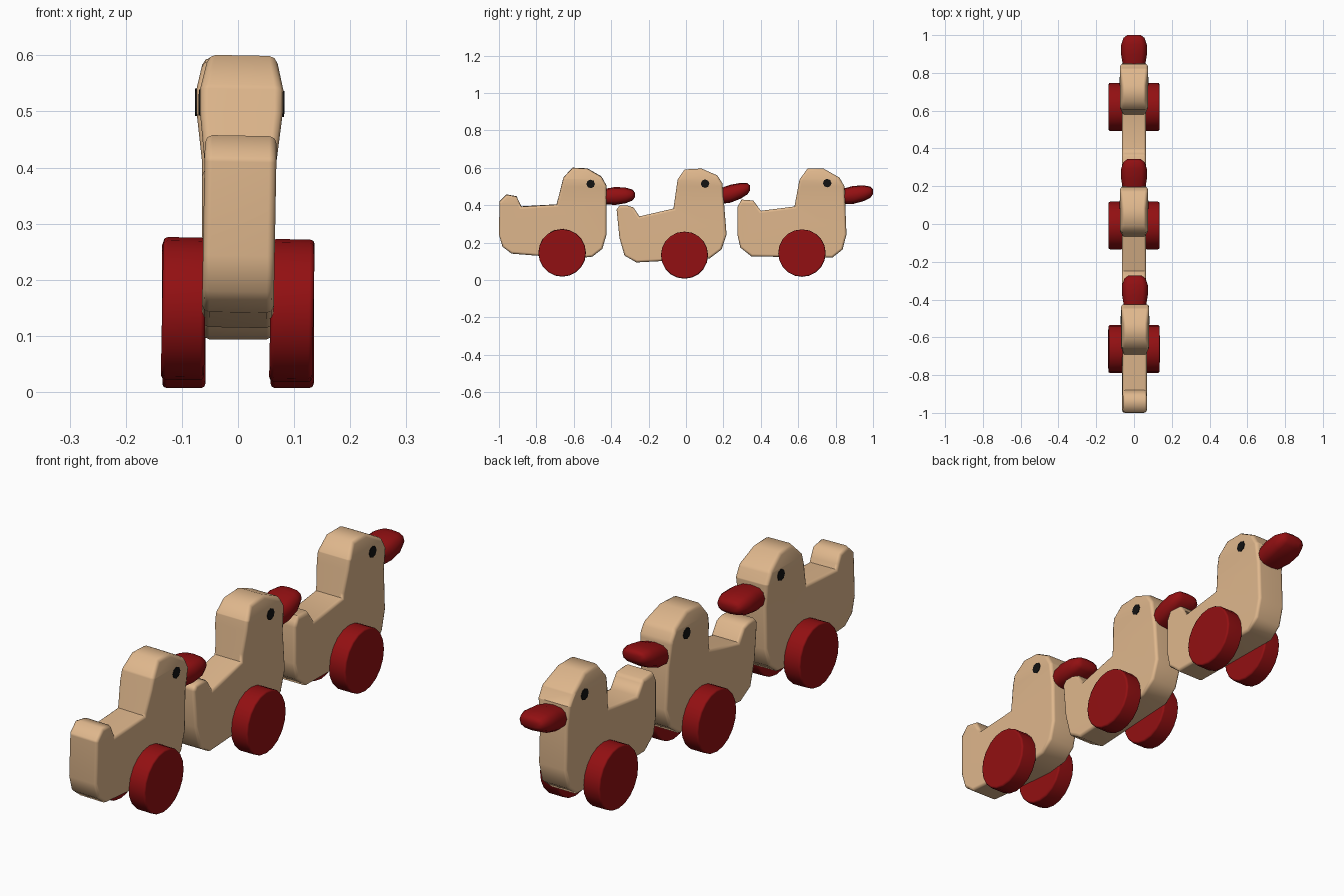
import bpy, bmesh, math
from mathutils import Matrix

if "Cube" in bpy.data.objects:
    bpy.data.objects.remove(bpy.data.objects["Cube"])


def material(name, rgb):
    m = bpy.data.materials.new(name)
    m.diffuse_color = (*rgb, 1)
    m.use_nodes = True
    m.node_tree.nodes["Principled BSDF"].inputs["Base Color"].default_value = m.diffuse_color
    return m


WOOD = material("pale wood", (0.74, 0.475, 0.265))
RED = material("deep red", (0.29, 0.005, 0.006))
BLACK = material("black", (0.006, 0.006, 0.006))
HALF = 0.064  # half thickness of a body


def finish(name, bm, mat, lean=0.0, angle=50):
    bmesh.ops.recalc_face_normals(bm, faces=bm.faces)
    bm.transform(Matrix.Translation((-0.003 if lean else 0, 0, 0)) @ Matrix.Rotation(lean, 4, 'Y'))
    me = bpy.data.meshes.new(name)
    bm.to_mesh(me)
    bm.free()
    me.materials.append(mat)
    me.shade_smooth()
    me.set_sharp_from_angle(angle=math.radians(angle))
    ob = bpy.data.objects.new(name, me)
    bpy.context.collection.objects.link(ob)
    wn = ob.modifiers.new("weighted normals", 'WEIGHTED_NORMAL')
    wn.keep_sharp = True
    return ob


def head_width(z):
    # straight body, wider head, narrower crown
    pts = [(0.41, 0.064), (0.50, 0.074), (0.54, 0.074), (0.60, 0.060)]
    if z <= pts[0][0]:
        return HALF
    for (z0, w0), (z1, w1) in zip(pts, pts[1:]):
        if z <= z1:
            return w0 + (w1 - w0) * (z - z0) / (z1 - z0)
    return pts[-1][1]


def body(name, profile, neck, lean):
    bm = bmesh.new()
    sides = [[bm.verts.new((x, y, z)) for y, z in profile] for x in (-HALF, HALF)]
    a, b = sides
    caps = [bm.faces.new(a), bm.faces.new(b[::-1])]
    n = len(profile)
    for i in range(n):
        j = (i + 1) % n
        bm.faces.new((a[i], b[i], b[j], a[j]))
    bmesh.ops.recalc_face_normals(bm, faces=bm.faces)
    rim = list({e for f in caps for e in f.edges})
    bmesh.ops.bevel(bm, geom=rim, offset=0.013, segments=2, profile=0.5, affect='EDGES')
    for z in (0.41, 0.50, 0.54):
        bmesh.ops.bisect_plane(bm, geom=bm.verts[:] + bm.edges[:] + bm.faces[:],
                               plane_co=(0, 0, z), plane_no=(0, 0, 1))
    for v in bm.verts:
        if v.co.y > neck:
            v.co.x *= head_width(v.co.z) / HALF
    finish(name, bm, WOOD, lean, 60)


def disc(name, x0, x1, y, z, r, n, mat, lean, bevel=0.0):
    bm = bmesh.new()
    bmesh.ops.create_cone(bm, cap_ends=True, segments=n, radius1=r, radius2=r, depth=abs(x1 - x0))
    if bevel:
        rim = [e for e in bm.edges if abs(e.verts[0].co.z - e.verts[1].co.z) < 1e-5]
        bmesh.ops.bevel(bm, geom=rim, offset=bevel, segments=2, profile=0.5, affect='EDGES')
    bm.transform(Matrix.Translation(((x0 + x1) / 2, y, z)) @ Matrix.Rotation(math.pi / 2, 4, 'Y'))
    finish(name, bm, mat, lean)


def beak(name, y, rise, lean):
    # rounded rings along y: offset, centre height, half height, half width
    rings = [(-0.02, 0.445, 0.040, 0.056), (0.05, 0.447, 0.048, 0.068),
             (0.105, 0.447, 0.042, 0.068), (0.14, 0.447, 0.030, 0.056),
             (0.155, 0.447, 0.013, 0.036)]
    bm = bmesh.new()
    n, loops = 12, []
    for dy, zc, hz, wx in rings:
        loop = []
        for k in range(n):
            t = 2 * math.pi * k / n
            c, s = math.cos(t), math.sin(t)
            sx = math.copysign(abs(c) ** 0.75, c)
            sz = math.copysign(abs(s) ** 0.75, s)
            loop.append(bm.verts.new((wx * sx, y + dy, zc + hz * sz + rise * max(dy, 0) / 0.155)))
        loops.append(loop)
    for p, q in zip(loops, loops[1:]):
        for i in range(n):
            j = (i + 1) % n
            bm.faces.new((p[i], p[j], q[j], q[i]))
    bm.faces.new(loops[0])
    bm.faces.new(loops[-1])
    finish(name, bm, RED, lean, 60)


REAR = [(-0.997, .42), (-.96, .457), (-.906, .447), (-.88, .393), (-.692, .404), (-.655, .548),
        (-.607, .60), (-.527, .596), (-.452, .553), (-.425, .505), (-.425, .243), (-.447, .168),
        (-.50, .126), (-.596, .115), (-.933, .142), (-.981, .179), (-1.0, .243)]
MIDDLE = [(-.371, .377), (-.355, .398), (-.313, .398), (-.281, .388), (-.249, .34), (-.067, .382),
          (-.045, .537), (-.008, .591), (.083, .596), (.168, .559), (.195, .516), (.217, .243),
          (.19, .163), (.126, .115), (-.265, .094), (-.329, .131), (-.356, .227)]
LEAD = [(.275, .39), (.297, .43), (.36, .425), (.40, .37), (.58, .393), (.607, .537),
        (.65, .596), (.735, .596), (.82, .548), (.848, .50), (.858, .243), (.837, .163),
        (.783, .12), (.35, .126), (.29, .174), (.275, .243)]

# name, profile, neck y, wheel (y, z, r), eye (y, z), beak (y, rise), lean
DUCKS = [
    ("rear", REAR, -0.75, (-.662, .147, .127), (-.51, .515), (-.428, .008), 0.018),
    ("middle", MIDDLE, -0.12, (-.008, .133, .126), (.102, .515), (.188, .045), 0.0),
    ("lead", LEAD, 0.52, (.62, .144, .127), (.755, .518), (.845, .025), 0.0),
]

for tag, profile, neck, (wy, wz, wr), (ey, ez), (by, rise), lean in DUCKS:
    body(tag + "_duck_body", profile, neck, lean)
    beak(tag + "_duck_beak", by, rise, lean)
    for side, s in (("left", -1), ("right", 1)):
        disc(f"{tag}_{side}_wheel", s * 0.058, s * 0.135, wy, wz, wr, 20, RED, lean, 0.008)
        disc(f"{tag}_{side}_eye", s * 0.069, s * 0.0765, ey, ez, 0.023, 8, BLACK, lean)
